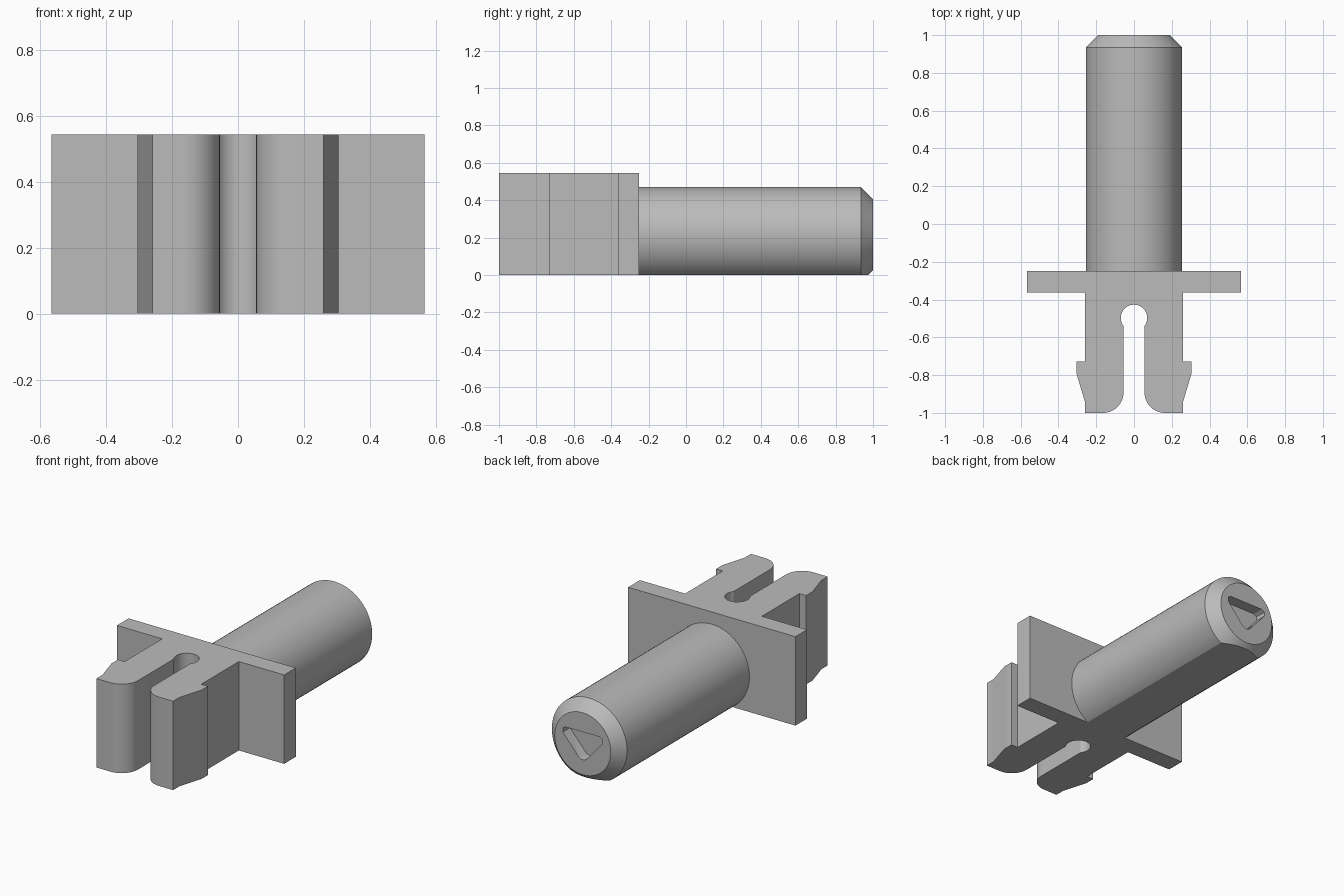
import bpy
import bmesh
from math import sin, cos, pi, asin
from mathutils import Matrix, Vector

cube = bpy.data.objects.get("Cube")
if cube:
    bpy.data.objects.remove(cube, do_unlink=True)

GREY = (0.5, 0.5, 0.5, 1)
plastic = bpy.data.materials.new("grey_plastic")
plastic.use_nodes = True
plastic.diffuse_color = GREY
plastic.node_tree.nodes["Principled BSDF"].inputs["Base Color"].default_value = GREY


def arc(cx, cy, r, a0, a1, n):
    return [(cx + r * cos(a0 + (a1 - a0) * i / n),
             cy + r * sin(a0 + (a1 - a0) * i / n)) for i in range(n + 1)]


def prism(name, outline, depth, frame=Matrix()):
    """Extrude a flat outline along its local z, then place it with frame."""
    bm = bmesh.new()
    base = bm.faces.new([bm.verts.new((x, y, 0)) for x, y in outline])
    ext = bmesh.ops.extrude_face_region(bm, geom=[base])["geom"]
    top = [v for v in ext if isinstance(v, bmesh.types.BMVert)]
    bmesh.ops.translate(bm, verts=top, vec=(0, 0, depth))
    bm.transform(frame)
    return finish(name, bm)


def finish(name, bm):
    bmesh.ops.recalc_face_normals(bm, faces=bm.faces[:])
    mesh = bpy.data.meshes.new(name)
    bm.to_mesh(mesh)
    bm.free()
    mesh.materials.append(plastic)
    obj = bpy.data.objects.new(name, mesh)
    bpy.context.collection.objects.link(obj)
    return obj


def smooth(obj):
    bpy.ops.object.select_all(action='DESELECT')
    bpy.context.view_layer.objects.active = obj
    obj.select_set(True)
    bpy.ops.object.shade_smooth_by_angle(angle=pi / 7)


# Flange and snap-in fork: half outline from the back to the slot, mirrored
HEIGHT = 0.545
BACK = -0.25
SLOT, HOLE = 0.055, 0.07
half = [(0.567, BACK), (0.567, -0.363), (0.26, -0.363), (0.26, -0.727),
        (0.305, -0.727), (0.305, -0.79), (0.26, -0.94), (0.26, -1)]
half += arc(SLOT + 0.11, -0.89, 0.11, -pi / 2, -pi, 12)
neck = -pi / 2 + asin(SLOT / HOLE)
half += arc(0, -0.497, HOLE, neck, pi / 2, 14)
outline = half + [(-x, y) for x, y in reversed(half[:-1])]
smooth(prism("flange_and_snap_fork", outline, HEIGHT))

# Round pin with chamfered end, lying along y, flattened underneath
AXIS, RADIUS, TIP = 0.215, 0.255, 0.19
bm = bmesh.new()
profile = [(0, BACK), (RADIUS, BACK), (RADIUS, 0.935), (TIP, 1), (0, 1)]
verts = [bm.verts.new((r, y, AXIS)) for r, y in profile]
edges = [bm.edges.new(pair) for pair in zip(verts, verts[1:])]
bmesh.ops.spin(bm, geom=verts + edges, cent=(0, 0, AXIS), axis=(0, 1, 0),
               angle=2 * pi, steps=72)
bmesh.ops.remove_doubles(bm, verts=bm.verts[:], dist=0.0005)
bmesh.ops.bisect_plane(bm, geom=bm.verts[:] + bm.edges[:] + bm.faces[:],
                       plane_co=(0, 0, 0), plane_no=(0, 0, -1), clear_outer=True)
bmesh.ops.holes_fill(bm, edges=[e for e in bm.edges if e.is_boundary])
pin = finish("round_pin", bm)

# Three-cornered recess in the pin's end
side = [(0.115, 0.072), (0.135, 0.06), (0.135, 0.035), (0.025, -0.09), (0.01, -0.098)]
recess = side + [(-x, z) for x, z in reversed(side)]
frame = Matrix.Translation(Vector((0, 1.05, AXIS))) @ Matrix.Rotation(pi / 2, 4, 'X')
cutter = prism("recess_cutter", recess, 0.12, frame)
cutter.hide_render = True
cutter.hide_viewport = True
cut = pin.modifiers.new("recess", 'BOOLEAN')
cut.operation = 'DIFFERENCE'
cut.solver = 'EXACT'
cut.object = cutter
bpy.context.view_layer.objects.active = pin
bpy.ops.object.modifier_apply(modifier=cut.name)
bpy.data.objects.remove(cutter, do_unlink=True)
smooth(pin)
